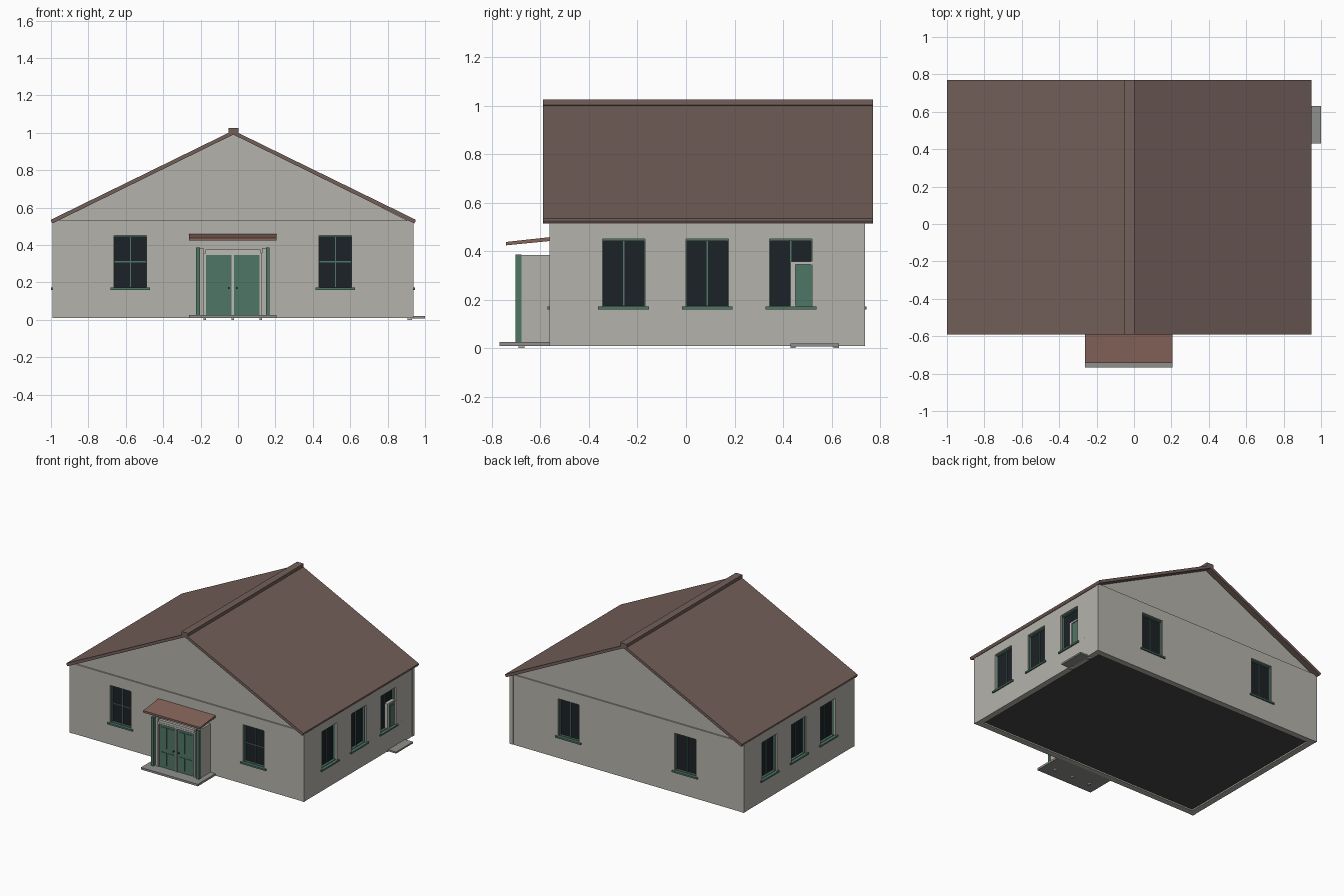
import bpy, bmesh
from math import radians
from mathutils import Matrix, Vector

if "Cube" in bpy.data.objects:
    bpy.data.objects.remove(bpy.data.objects["Cube"])


def material(name, rgb):
    m = bpy.data.materials.new(name)
    m.diffuse_color = (*rgb, 1)
    m.use_nodes = True
    m.node_tree.nodes["Principled BSDF"].inputs["Base Color"].default_value = m.diffuse_color
    return m


WALL = material("stucco", (0.46, 0.45, 0.41))
TRIM = material("pale_trim", (0.50, 0.49, 0.46))
ROOF = material("brown_roof", (0.17, 0.115, 0.10))
CANOPY = material("red_brown", (0.24, 0.13, 0.105))
GREEN = material("green_paint", (0.08, 0.18, 0.135))
GLASS = material("dark_glass", (0.012, 0.016, 0.02))
STONE = material("grey_stone", (0.28, 0.28, 0.27))
DARK = material("dark_floor", (0.06, 0.06, 0.06))


def finish(name, bm, mat, M=Matrix()):
    bmesh.ops.recalc_face_normals(bm, faces=bm.faces)
    me = bpy.data.meshes.new(name)
    bm.to_mesh(me)
    bm.free()
    ob = bpy.data.objects.new(name, me)
    ob.matrix_world = M
    if mat:
        me.materials.append(mat)
    bpy.context.collection.objects.link(ob)
    return ob


def boxes(name, bounds, mat, M=Matrix()):
    """One object from boxes given as (x0, x1, y0, y1, z0, z1)."""
    bm = bmesh.new()
    for x0, x1, y0, y1, z0, z1 in bounds:
        mid = Vector((x0 + x1, y0 + y1, z0 + z1)) / 2
        bmesh.ops.create_cube(bm, size=1, matrix=Matrix.Translation(mid)
                              @ Matrix.Diagonal((x1 - x0, y1 - y0, z1 - z0, 1)))
    return finish(name, bm, mat, M)


def prism(name, profile, axis, a, b, mat):
    """Extrude a 2D profile along x (profile is y,z) or y (profile is x,z)."""
    bm = bmesh.new()
    vs = [bm.verts.new((a, p, q) if axis == 'x' else (p, a, q)) for p, q in profile]
    f = bm.faces.new(vs)
    ext = bmesh.ops.extrude_face_region(bm, geom=[f])["geom"]
    shift = (b - a, 0, 0) if axis == 'x' else (0, b - a, 0)
    bmesh.ops.translate(bm, vec=shift, verts=[v for v in ext if isinstance(v, bmesh.types.BMVert)])
    return finish(name, bm, mat)


def placed(x, y, turn):
    return Matrix.Translation((x, y, 0)) @ Matrix.Rotation(radians(turn), 4, 'Z')


def cut(target, cutter):
    mod = target.modifiers.new("cut", 'BOOLEAN')
    mod.operation = 'DIFFERENCE'
    mod.solver = 'EXACT'
    mod.object = cutter
    bpy.context.view_layer.objects.active = target
    bpy.ops.object.modifier_apply(modifier=mod.name)
    bpy.data.objects.remove(cutter)


L, R, F, B = -0.99, 0.935, -0.56, 0.735      # wall faces
CX = (L + R) / 2
EAVE = 0.53
RX = -0.025                                  # ridge position

# Wall shell and floor
walls = boxes("walls", [(L, R, F, B, 0.01, EAVE)], WALL)
cut(walls, boxes("room_cutter", [(L + .045, R - .045, F + .045, B - .045, -0.1, 0.7)], None))
boxes("floor", [(L + .04, R - .04, F + .04, B - .04, 0.02, 0.03)], DARK)

# Corner posts
for i, x in enumerate((L - .002, R - .028)):
    for j, y in enumerate((F - .002, B - .023)):
        boxes(f"corner_post_{i}{j}", [(x, x + .03, y, y + .025, 0.01, EAVE)], WALL)

# Windows: local x runs along the wall, local -y points outwards
W, Z0, Z1 = 0.0875, 0.17, 0.45


def window(name, M, cross):
    cut(walls, boxes("opening_cutter", [(-W, W, -0.05, 0.1, Z0, Z1)], None, M))
    boxes(name + "_glass", [(-W, W, 0.03, 0.036, Z0, Z1)], GLASS, M)
    bars = [(-W, W, 0.012, 0.03, Z1 - .008, Z1), (-W, W, 0.012, 0.03, Z0, Z0 + .006),
            (-W, -W + .004, 0.012, 0.03, Z0, Z1), (W - .004, W, 0.012, 0.03, Z0, Z1),
            (-.003, .003, 0.024, 0.03, Z0, Z1)]
    if cross:
        bars.append((-W, W, 0.025, 0.03, 0.307, 0.313))
    boxes(name + "_frame", bars, GREEN, M)
    boxes(name + "_sill", [(-.105, .105, -0.01, 0.03, 0.16, 0.172)], GREEN, M)


for s in (-1, 1):
    side = "left" if s < 0 else "right"
    window(f"front_{side}_window", placed(CX + s * .548, F, 0), True)
    window(f"back_{side}_window", placed(CX + s * .48, B, 180), False)
    for k in range(3):
        window(f"{side}_window_{k}", placed(R if s > 0 else L, -0.2575 + k * .345, 90 * s), False)

# Gable triangles, set back slightly behind the walls
UND, APEX = 0.515, 0.99
gable = [(L + .01, EAVE - .008), (R - .01, EAVE - .008), (RX, APEX + .005)]
prism("front_gable", gable, 'y', F + .01, F + .05, WALL)
prism("back_gable", gable, 'y', B - .05, B - .01, WALL)

# Roof slopes and ridge cap
for side, s in (("left", -1), ("right", 1)):
    e = RX + s * 0.975
    prism(f"{side}_roof", [(e + .0, UND + .012), (e - s * .008, UND), (RX, APEX), (RX, APEX + .022),
                           (e, UND + .02)], 'y', -0.59, 0.77, ROOF)
prism("ridge_cap", [(RX - .027, 1.002), (RX - .027, 1.025), (RX + .027, 1.025), (RX + .027, 1.002),
                    (RX, 0.99)], 'y', -0.59, 0.77, ROOF)


# Doors: frame with uprights reaching the ground, panelled leaves and knobs
def door(name, M, posts, leaves, z0, top, cap):
    half = posts[-1][1]
    frame = [(a, b, -.012, .012, 0, top) for a, b in posts]
    frame.append((-half, half, -.012, .012, top, top + .013))
    if cap:
        frame.append((-half + .01, half - .01, -.010, .012, top + .013, top + .03))
    boxes(name + "_frame", frame, TRIM, M)
    parts, knobs = [], []
    for a, b in leaves:
        parts.append((a, b, -.004, .008, z0, top))
        mid = (a + b) / 2
        for p, q in ((a + .015, mid - .007), (mid + .007, b - .015)):
            for lo, hi in ((.06, .36), (.46, .94)):
                h = top - z0
                parts.append((p, q, -.008, -.003, z0 + lo * h, z0 + hi * h))
        kx = a + .015 if mid > 0 else b - .015
        knobs.append((kx - .004, kx + .004, -.018, -.003, 0.165, 0.175))
    boxes(name + "_leaf", parts, GREEN, M)
    boxes(name + "_knob", knobs, DARK, M)


door("front_door", placed(CX, -0.678, 0),
     [(-.157, -.143), (-.006, .006), (.143, .157)],
     [(-.143, -.006), (.006, .143)], 0.025, 0.345, True)
door("side_door", placed(0.917, 0.53, 90),
     [(-.10, -.078), (.078, .10)], [(-.078, .078)], 0.02, 0.345, False)

# Entrance porch: side walls, green posts, landing, canopy
for s in (-1, 1):
    a, b = sorted((CX + s * .157, CX + s * .193))
    boxes("porch_wall", [(a, b, -0.68, F + .02, 0.02, 0.385)], WALL)
    a, b = sorted((CX + s * .176, CX + s * .197))
    boxes("porch_post", [(a, b, -0.702, -0.679, 0.02, 0.387)], GREEN)
boxes("front_landing", [(-.262, .207, -0.768, F + .01, 0.01, 0.025)], STONE)
boxes("side_step", [(R - .01, 1.0, 0.43, 0.63, 0.008, 0.02)], STONE)
prism("canopy", [(-0.742, 0.424), (-0.742, 0.438), (F + .01, 0.459), (F + .01, 0.443)],
      'x', -0.262, 0.207, CANOPY)
